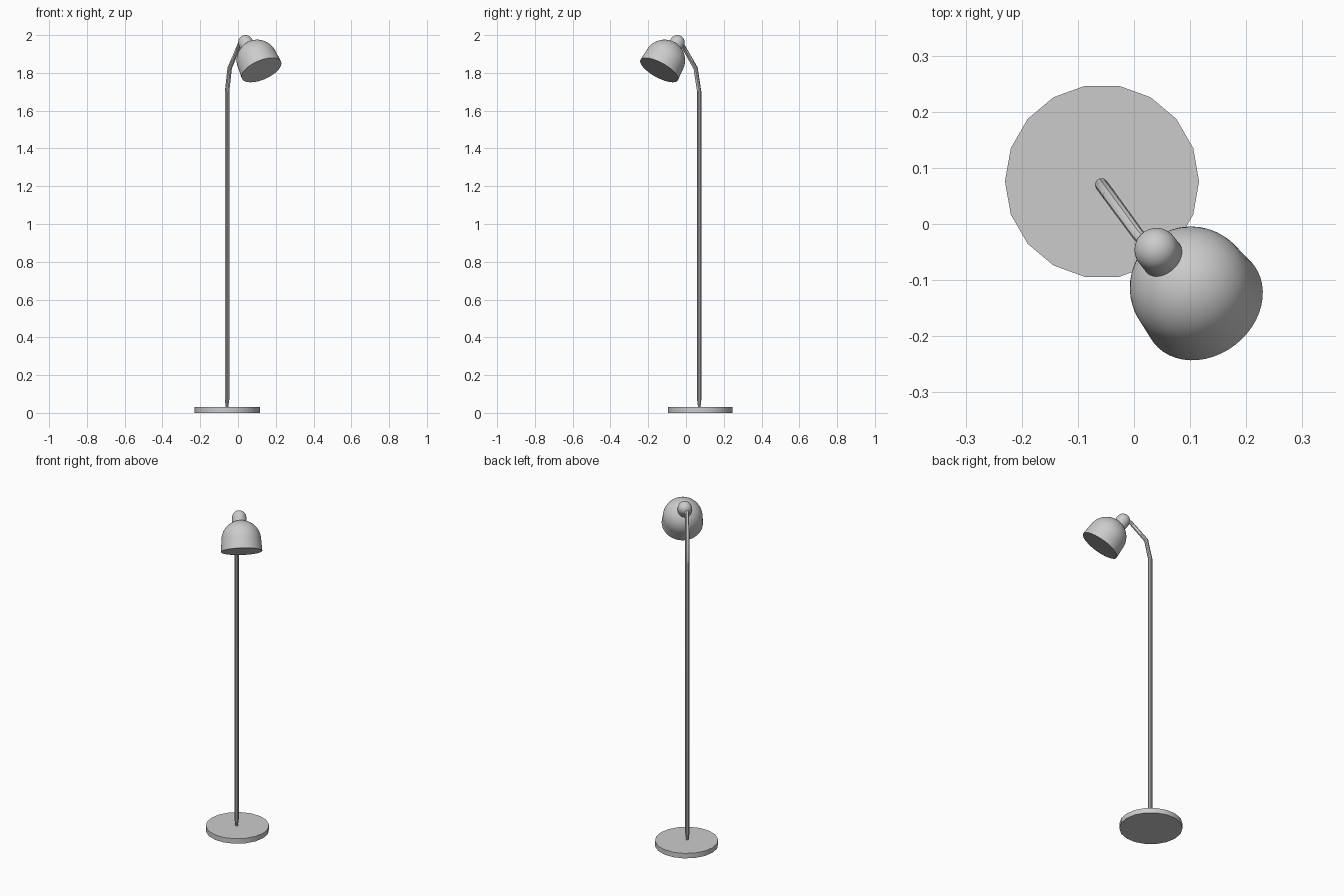
import bpy, bmesh
from math import sin, cos, pi, radians
from mathutils import Vector

if "Cube" in bpy.data.objects:
    bpy.data.objects.remove(bpy.data.objects["Cube"])


def finish(ob):
    bpy.ops.object.select_all(action='DESELECT')
    ob.select_set(True)
    bpy.context.view_layer.objects.active = ob
    bpy.ops.object.shade_smooth_by_angle(angle=radians(35))


def lathe(name, profile, origin, axis, sides):
    """Revolve (radius, height) points about an axis; radius 0 makes a pole, open ends get capped."""
    bm = bmesh.new()
    rings = []
    for r, h in profile:
        if r == 0:
            rings.append([bm.verts.new((0, 0, h))])
        else:
            rings.append([bm.verts.new((r * cos(2 * pi * i / sides), r * sin(2 * pi * i / sides), h))
                          for i in range(sides)])
    for a, b in zip(rings, rings[1:]):
        for i in range(sides):
            j = (i + 1) % sides
            if len(b) == 1:
                bm.faces.new((a[i], a[j], b[0]))
            else:
                bm.faces.new((a[i], a[j], b[j], b[i]))
    for ring in (rings[0], rings[-1]):
        if len(ring) > 1:
            bm.faces.new(ring)
    bmesh.ops.recalc_face_normals(bm, faces=bm.faces)
    me = bpy.data.meshes.new(name)
    bm.to_mesh(me)
    bm.free()
    ob = bpy.data.objects.new(name, me)
    bpy.context.collection.objects.link(ob)
    ob.location = origin
    axis = Vector(axis)
    ob.rotation_mode = 'QUATERNION'
    ob.rotation_quaternion = Vector((0, 0, 1)).rotation_difference(axis)
    finish(ob)
    return ob


def dome(r, h, steps=12):
    """Quarter-circle profile ending in a pole, centred at height h."""
    pts = [(r * cos(pi / 2 * k / steps), h + r * sin(pi / 2 * k / steps)) for k in range(steps)]
    return pts + [(0, h + r)]


def tilted(deg):
    """Direction from the shade opening up to its crown."""
    t = radians(deg)
    return (-0.62 * sin(t), 0.785 * sin(t), cos(t))


# 18-sided base disc
lathe("base", [(0.173, 0), (0.173, 0.03)], (-0.057, 0.076, 0), (0, 0, 1), 18)

# pole with tapered foot, bending towards the lamp head
path = [(-0.058, 0.070, 0.025, 0.5), (-0.058, 0.070, 0.07, 1), (-0.058, 0.070, 1.70, 1),
        (-0.044, 0.051, 1.825, 1), (0.008, -0.020, 1.95, 0.95), (0.035, -0.048, 1.965, 0.9)]
cu = bpy.data.curves.new("pole", 'CURVE')
cu.dimensions = '3D'
cu.bevel_depth = 0.0118
cu.bevel_resolution = 3
cu.use_fill_caps = True
sp = cu.splines.new('POLY')
sp.points.add(len(path) - 1)
for p, (x, y, z, r) in zip(sp.points, path):
    p.co = (x, y, z, 1)
    p.radius = r
pole = bpy.data.objects.new("pole", cu)
bpy.context.collection.objects.link(pole)
bpy.ops.object.select_all(action='DESELECT')
pole.select_set(True)
bpy.context.view_layer.objects.active = pole
bpy.ops.object.convert(target='MESH')
finish(bpy.context.view_layer.objects.active)

# bell shade with a flat closed opening
lathe("shade", [(0.113, 0)] + dome(0.109, 0.0635), (0.124, -0.142, 1.815), tilted(35), 48)

# round socket knob on top of the shade
up = Vector(tilted(38))
knob = Vector((0.040, -0.046, 1.961))
lathe("socket_knob", [(0.039, -0.042)] + dome(0.039, 0), knob, up, 32)
